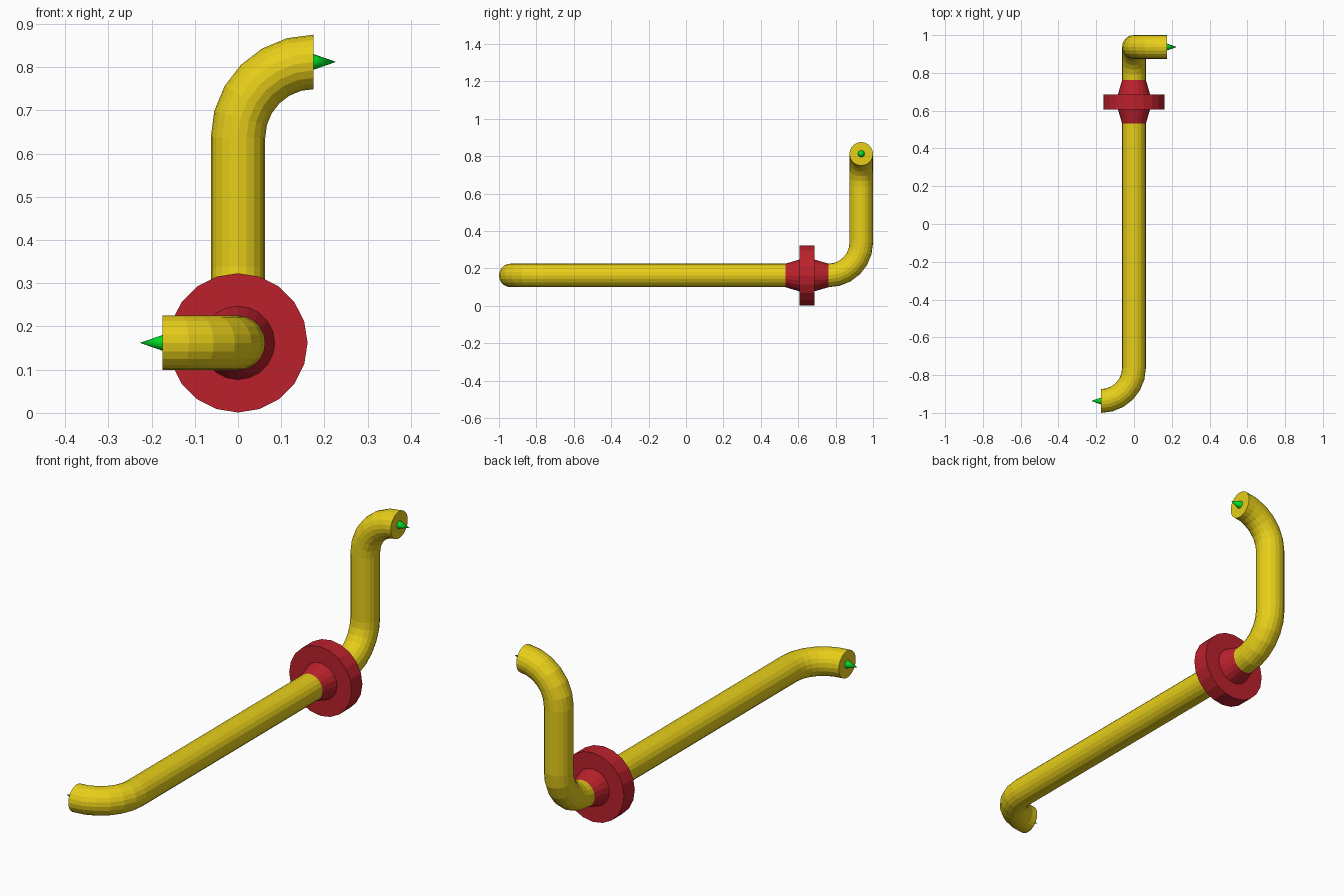
import bpy, bmesh, math
from mathutils import Vector

if "Cube" in bpy.data.objects:
    bpy.data.objects.remove(bpy.data.objects["Cube"])

SIDES = 20
R_PIPE = 0.063
R_BEND = 0.175
Z0, Z1 = 0.162, 0.812      # low and high pipe centre heights
Y_END = 0.937              # pipe centre at both ends
X_END = 0.175


def material(name, rgb):
    m = bpy.data.materials.new(name)
    m.diffuse_color = (*rgb, 1)
    m.use_nodes = True
    m.node_tree.nodes["Principled BSDF"].inputs["Base Color"].default_value = m.diffuse_color
    return m


yellow = material("yellow_paint", (0.80, 0.62, 0.01))
red = material("red_paint", (0.50, 0.015, 0.025))
green = material("green_marker", (0.0, 0.75, 0.02))


def loft(name, rings, mat, sides=SIDES):
    """Skin circular rings given as (centre, tangent, radius), capped at both ends."""
    bm = bmesh.new()
    loops = []
    t_prev = rings[0][1].normalized()
    u = Vector((0, 0, 1))
    for centre, tangent, radius in rings:
        t = tangent.normalized()
        u = t_prev.rotation_difference(t) @ u
        v = t.cross(u)
        t_prev = t
        loops.append([bm.verts.new(centre + radius * (
            u * math.cos(2 * math.pi * i / sides) + v * math.sin(2 * math.pi * i / sides)))
            for i in range(sides)])
    for a, b in zip(loops, loops[1:]):
        for i in range(sides):
            j = (i + 1) % sides
            bm.faces.new((a[i], a[j], b[j], b[i]))
    bm.faces.new(loops[0][::-1])
    bm.faces.new(loops[-1])
    bmesh.ops.recalc_face_normals(bm, faces=bm.faces)
    mesh = bpy.data.meshes.new(name)
    bm.to_mesh(mesh)
    bm.free()
    mesh.materials.append(mat)
    ob = bpy.data.objects.new(name, mesh)
    bpy.context.collection.objects.link(ob)
    return ob


def elbow(corner, d_in, d_out, steps=6):
    """Rings of a quarter bend around a corner."""
    centre = corner - d_in * R_BEND + d_out * R_BEND
    rings = []
    for k in range(steps + 1):
        a = math.pi / 2 * k / steps
        p = centre + R_BEND * (d_in * math.sin(a) - d_out * math.cos(a))
        rings.append((p, d_in * math.cos(a) + d_out * math.sin(a), R_PIPE))
    return rings


X, Y, Z = Vector((1, 0, 0)), Vector((0, 1, 0)), Vector((0, 0, 1))

# Long pipe with the front elbow
loft("long_pipe", elbow(Vector((0, -Y_END, Z0)), X, Y)
     + [(Vector((0, 0.532, Z0)), Y, R_PIPE)], yellow)

# Rising pipe with two elbows
loft("rising_pipe", elbow(Vector((0, Y_END, Z0)), Y, Z)
     + elbow(Vector((0, Y_END, Z1)), Z, X), yellow)

# Flange joint: tapered necks around a wide disc
profile = [(0.532, R_PIPE), (0.607, 0.085), (0.607, 0.161),
           (0.686, 0.161), (0.686, 0.085), (0.762, R_PIPE)]
loft("flange", [(Vector((0, y, Z0)), Y, r) for y, r in profile], red)

# Direction markers on the open ends
for name, s, z in (("front_marker", -1, Z0), ("back_marker", 1, Z1)):
    bpy.ops.mesh.primitive_cone_add(
        vertices=16, radius1=0.018, depth=0.052,
        location=(s * (X_END + 0.026), s * Y_END, z),
        rotation=(0, s * math.pi / 2, 0))
    cone = bpy.context.object
    cone.name = name
    cone.data.materials.append(green)
    bpy.ops.object.shade_smooth_by_angle()
